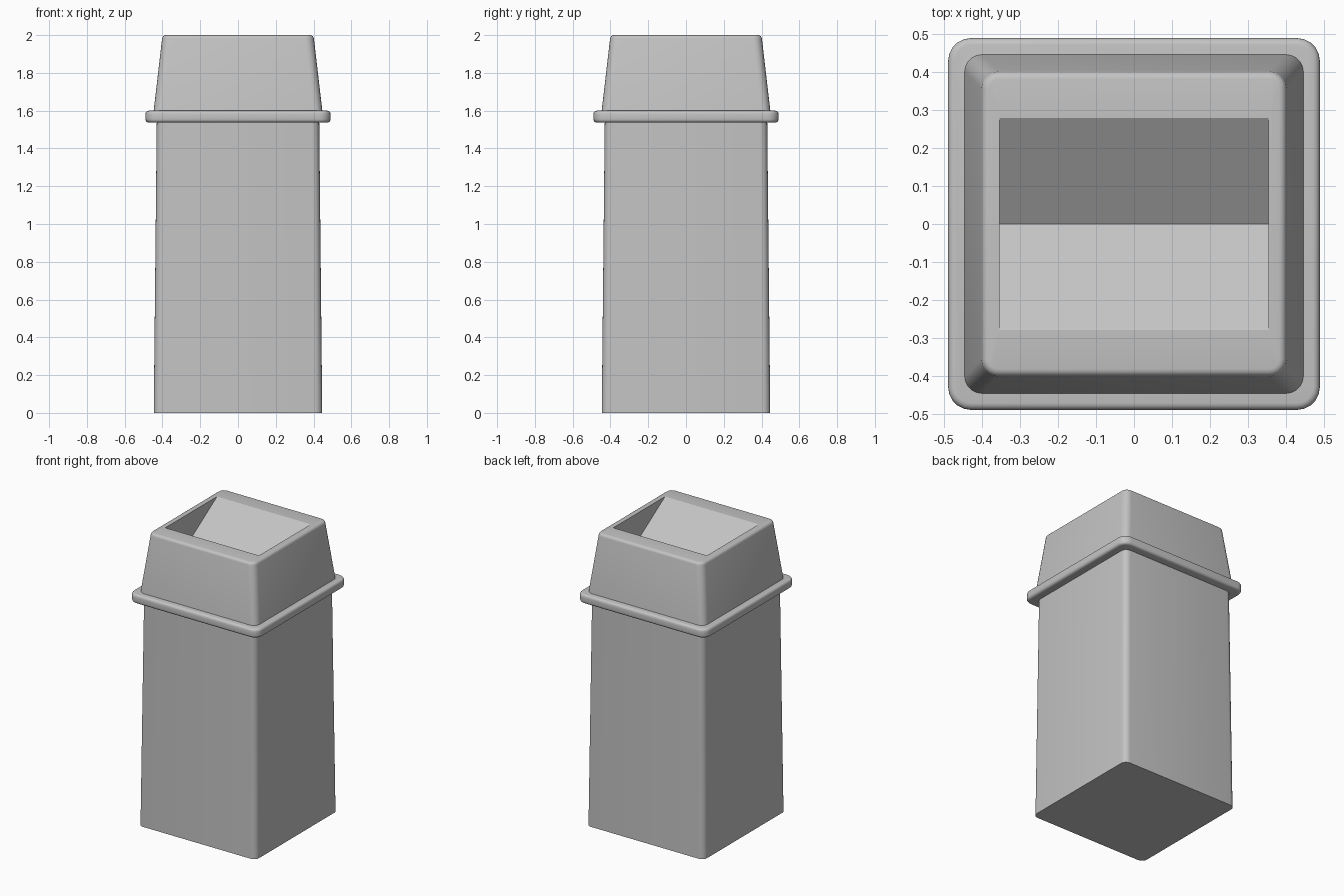
import bpy, bmesh, math

cube = bpy.data.objects.get("Cube")
if cube:
    bpy.data.objects.remove(cube, do_unlink=True)

SEGS = 5  # segments in each rounded corner
grey = bpy.data.materials.new("grey plastic")
grey.use_nodes = True
colour = (0.55, 0.55, 0.55, 1)
grey.diffuse_color = colour
grey.node_tree.nodes["Principled BSDF"].inputs["Base Color"].default_value = colour


def rounded_square(bm, half, radius, z):
    """Loop of vertices, counter-clockwise from the +x+y corner."""
    loop = []
    for corner in range(4):
        mid = math.pi / 4 + corner * math.pi / 2
        cx = math.copysign(half - radius, math.cos(mid))
        cy = math.copysign(half - radius, math.sin(mid))
        for i in range(SEGS + 1):
            a = corner * math.pi / 2 + i / SEGS * math.pi / 2
            loop.append(bm.verts.new((cx + radius * math.cos(a), cy + radius * math.sin(a), z)))
    return loop


def loft(bm, profile):
    """Skin rounded squares given as (half width, corner radius, height)."""
    loops = [rounded_square(bm, *p) for p in profile]
    for low, high in zip(loops, loops[1:]):
        for i in range(len(low)):
            j = (i + 1) % len(low)
            bm.faces.new((low[i], low[j], high[j], high[i]))
    return loops


def finish(bm, name):
    bmesh.ops.recalc_face_normals(bm, faces=bm.faces)
    mesh = bpy.data.meshes.new(name)
    bm.to_mesh(mesh)
    bm.free()
    mesh.materials.append(grey)
    obj = bpy.data.objects.new(name, mesh)
    bpy.context.collection.objects.link(obj)
    bpy.ops.object.select_all(action="DESELECT")
    obj.select_set(True)
    bpy.context.view_layer.objects.active = obj
    bpy.ops.object.shade_smooth_by_angle(angle=math.radians(30))


def solid(name, profile):
    bm = bmesh.new()
    loops = loft(bm, profile)
    bm.faces.new(loops[0][::-1])
    bm.faces.new(loops[-1])
    finish(bm, name)


def edge_arc(half, corner, z, r, start, end, steps=4):
    """Profile points of a rounded edge, centred r inside the outer half width."""
    points = []
    for i in range(steps + 1):
        a = math.radians(start + (end - start) * i / steps)
        inset = r - r * math.cos(a)
        points.append((half - inset, corner - inset, z + r * math.sin(a)))
    return points


# Slightly tapering bin body
solid("bin_body", [(0.446, 0.04, 0), (0.43, 0.04, 1.55)])

# Rounded collar where the lid meets the body
solid("collar", edge_arc(0.49, 0.06, 1.555, 0.018, -90, 0)
      + edge_arc(0.49, 0.06, 1.582, 0.018, 0, 90))

# Tapered lid with a V-shaped drop chute
bm = bmesh.new()
top = loft(bm, [(0.447, 0.045, 1.595)]
           + edge_arc(0.402, 0.045, 1.98, 0.02, 6, 90))[-1]
hx, hy, depth = 0.355, 0.28, 0.178
mouth = [bm.verts.new((sx * hx, sy * hy, 2))
         for sx, sy in ((1, 1), (-1, 1), (-1, -1), (1, -1))]
for c in range(4):
    arc = top[c * (SEGS + 1):(c + 1) * (SEGS + 1)]
    for a, b in zip(arc, arc[1:]):
        bm.faces.new((a, b, mouth[c]))
    following = top[(c + 1) * (SEGS + 1) % len(top)]
    bm.faces.new((arc[-1], following, mouth[(c + 1) % 4], mouth[c]))
right_end = bm.verts.new((-hx, 0, 2 - depth))
left_end = bm.verts.new((hx, 0, 2 - depth))
bm.faces.new((mouth[0], mouth[1], right_end, left_end))
bm.faces.new((mouth[2], mouth[3], left_end, right_end))
bm.faces.new((mouth[1], mouth[2], right_end))
bm.faces.new((mouth[3], mouth[0], left_end))
finish(bm, "lid")
